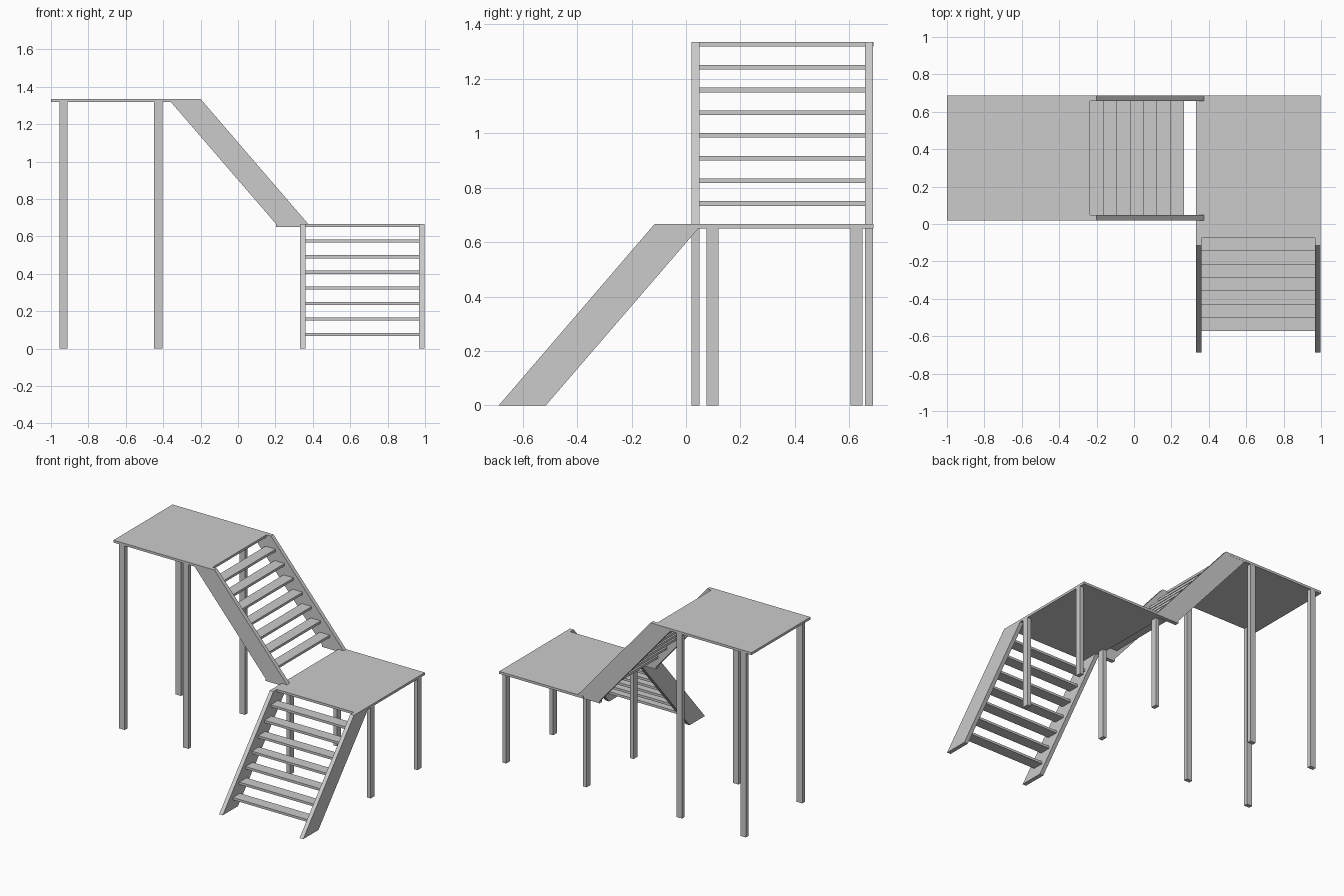
import bpy

if "Cube" in bpy.data.objects:
    bpy.data.objects.remove(bpy.data.objects["Cube"])

Z1, Z2, T = 0.667, 1.335, 0.017      # landing heights, board thickness
RISE, RUN = Z1 / 8, 0.0715           # stair step
DEPTH = 0.08                         # tread depth


def mesh(name, verts, faces):
    me = bpy.data.meshes.new(name)
    me.from_pydata(verts, [], faces)
    ob = bpy.data.objects.new(name, me)
    bpy.context.collection.objects.link(ob)
    return ob


def extrude(name, a, b):
    """Prism between two matching outlines."""
    n = len(a)
    faces = [tuple(reversed(range(n))), tuple(range(n, 2 * n))]
    faces += [(i, (i + 1) % n, n + (i + 1) % n, n + i) for i in range(n)]
    ob = mesh(name, a + b, faces)
    import bmesh
    bm = bmesh.new()
    bm.from_mesh(ob.data)
    bmesh.ops.recalc_face_normals(bm, faces=bm.faces)
    bm.to_mesh(ob.data)
    bm.free()
    return ob


def box(name, x0, x1, y0, y1, z0, z1):
    ring = [(x0, y0), (x1, y0), (x1, y1), (x0, y1)]
    return extrude(name, [(x, y, z0) for x, y in ring], [(x, y, z1) for x, y in ring])


# landings
box("upper_landing", -1.0, -0.235, 0.02, 0.688, Z2 - T, Z2)
box("lower_landing", 0.332, 0.998, -0.075, 0.688, Z1 - T, Z1)

# side board bands shared by stringers and legs
bands_y = [(0.02, 0.049), (0.658, 0.687)]
bands_x = [(0.332, 0.361), (0.969, 0.998)]

# upper legs
for y0, y1 in bands_y:
    for x in (-0.955, -0.449):
        box("upper_leg", x, x + 0.044, y0, y1, 0, Z2 - T)

# lower legs
for x0, x1 in bands_x:
    for y in (0.075, 0.605):
        box("lower_leg", x0, x1, y, y + 0.044, 0, Z1 - T)

# lower stringers, running along y
prof = [(-0.688, 0), (-0.515, 0), (0.06, Z1), (-0.115, Z1)]
for x0, x1 in bands_x:
    extrude("lower_stringer", [(x0, y, z) for y, z in prof], [(x1, y, z) for y, z in prof])

# upper stringers, running along x, with a squared foot on the landing
prof = [(-0.2, Z2), (-0.373, Z2), (0.203, Z1), (0.203, Z1 - T), (0.375, Z1 - T), (0.375, Z1)]
for y0, y1 in bands_y:
    extrude("upper_stringer", [(x, y0, z) for x, z in prof], [(x, y1, z) for x, z in prof])

# open treads
for i in range(1, 8):
    f = -0.573 + (i - 1) * RUN
    box("lower_tread", 0.361, 0.969, f, f + DEPTH, i * RISE - T, i * RISE)
    f = 0.266 - (i - 1) * RUN
    z = Z1 + i * RISE
    box("upper_tread", f - DEPTH, f, 0.049, 0.658, z - T, z)
